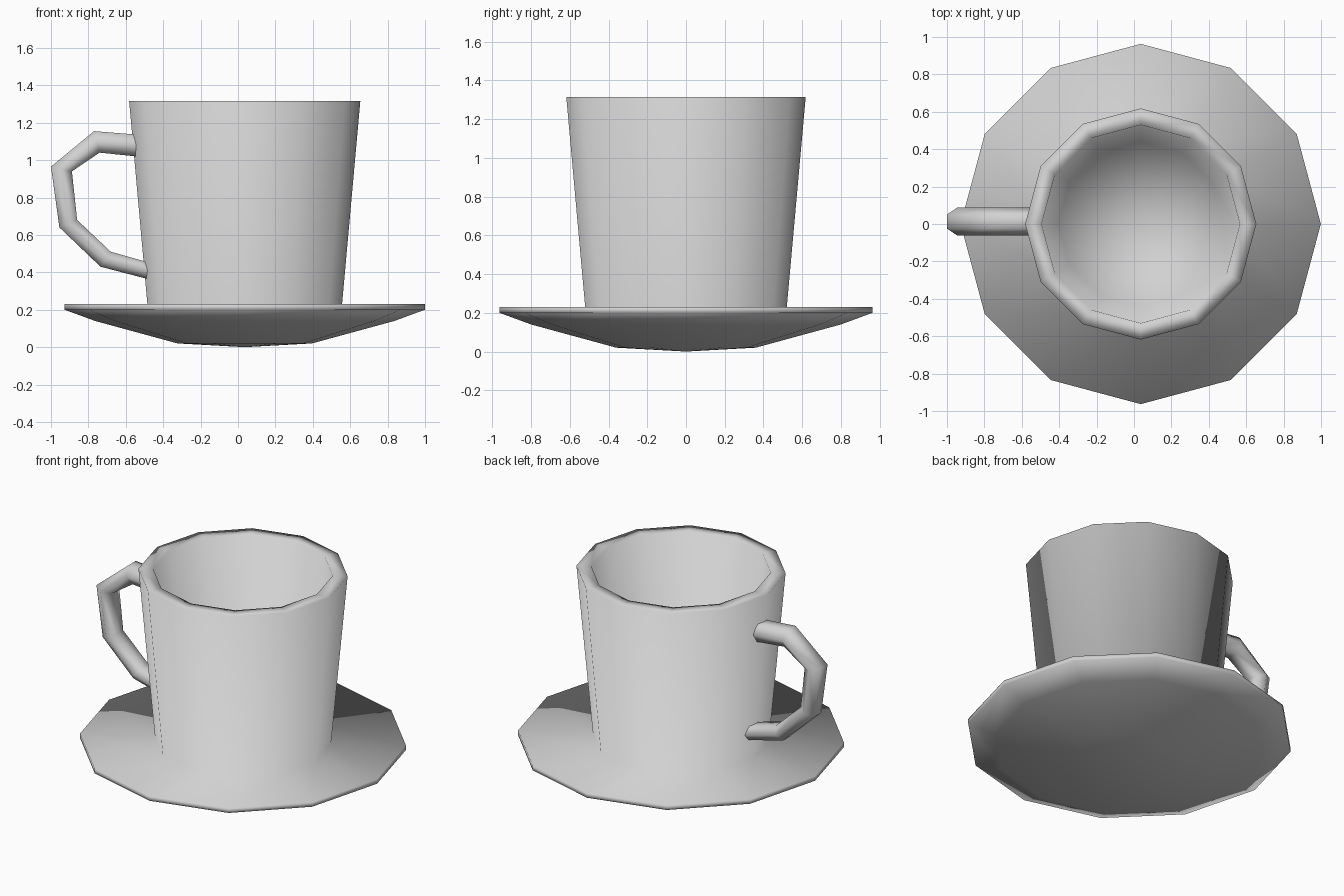
import bpy, bmesh, math

old = bpy.data.objects.get("Cube")
if old:
    bpy.data.objects.remove(old, do_unlink=True)

SIDES = 12
CENTRE_X = 0.036

ceramic = bpy.data.materials.new("pale grey ceramic")
ceramic.use_nodes = True
grey = (0.64, 0.64, 0.64, 1)
ceramic.diffuse_color = grey
ceramic.node_tree.nodes["Principled BSDF"].inputs["Base Color"].default_value = grey


def finish(name, bm):
    """Turn a bmesh into a smooth-shaded ceramic object."""
    bmesh.ops.recalc_face_normals(bm, faces=bm.faces)
    for face in bm.faces:
        face.smooth = True
    mesh = bpy.data.meshes.new(name)
    bm.to_mesh(mesh)
    bm.free()
    mesh.materials.append(ceramic)
    obj = bpy.data.objects.new(name, mesh)
    bpy.context.collection.objects.link(obj)
    return obj


def bridge(bm, a, b):
    """Join two vertex rings with quads."""
    n = len(a)
    for i in range(n):
        j = (i + 1) % n
        bm.faces.new((a[i], a[j], b[j], b[i]))


def fan(bm, ring, z):
    """Close a ring around a centre vertex."""
    tip = bm.verts.new((CENTRE_X, 0, z))
    for i in range(len(ring)):
        bm.faces.new((ring[i], ring[(i + 1) % len(ring)], tip))


# Cup and saucer: one continuous turned profile (radius, height)
profile = [
    (0.36, 0.02), (0.80, 0.14), (0.963, 0.20), (0.963, 0.23),  # saucer
    (0.52, 0.225), (0.618, 1.315),                             # outer wall
    (0.53, 1.315), (0.44, 0.30),                               # lip, inner wall
]
bm = bmesh.new()
rings = []
for radius, z in profile:
    ring = []
    for i in range(SIDES):
        a = math.tau * i / SIDES
        ring.append(bm.verts.new((CENTRE_X + radius * math.cos(a),
                                  radius * math.sin(a), z)))
    rings.append(ring)
for a, b in zip(rings, rings[1:]):
    bridge(bm, a, b)
fan(bm, rings[0], 0.0)
fan(bm, rings[-1], 0.28)
finish("cup_and_saucer", bm)

# Handle: hexagonal tube between an outer and an inner outline (x, z)
outer = [(-0.545, 1.137), (-0.77, 1.155), (-1.0, 0.965),
         (-0.955, 0.64), (-0.735, 0.43), (-0.485, 0.365)]
inner = [(-0.545, 1.02), (-0.74, 1.04), (-0.888, 0.94),
         (-0.86, 0.68), (-0.68, 0.51), (-0.485, 0.455)]
HALF_WIDTH, OFFSET_Y = 0.075, 0.013
bm = bmesh.new()
rings = []
for (ox, oz), (ix, iz) in zip(outer, inner):
    ring = []
    for i in range(6):
        a = math.tau * i / 6
        t = 0.5 + 0.5 * math.sin(a) / math.sin(math.pi / 3)
        ring.append(bm.verts.new((ix + (ox - ix) * t,
                                  OFFSET_Y + HALF_WIDTH * math.cos(a),
                                  iz + (oz - iz) * t)))
    rings.append(ring)
for a, b in zip(rings, rings[1:]):
    bridge(bm, a, b)
finish("handle", bm)
